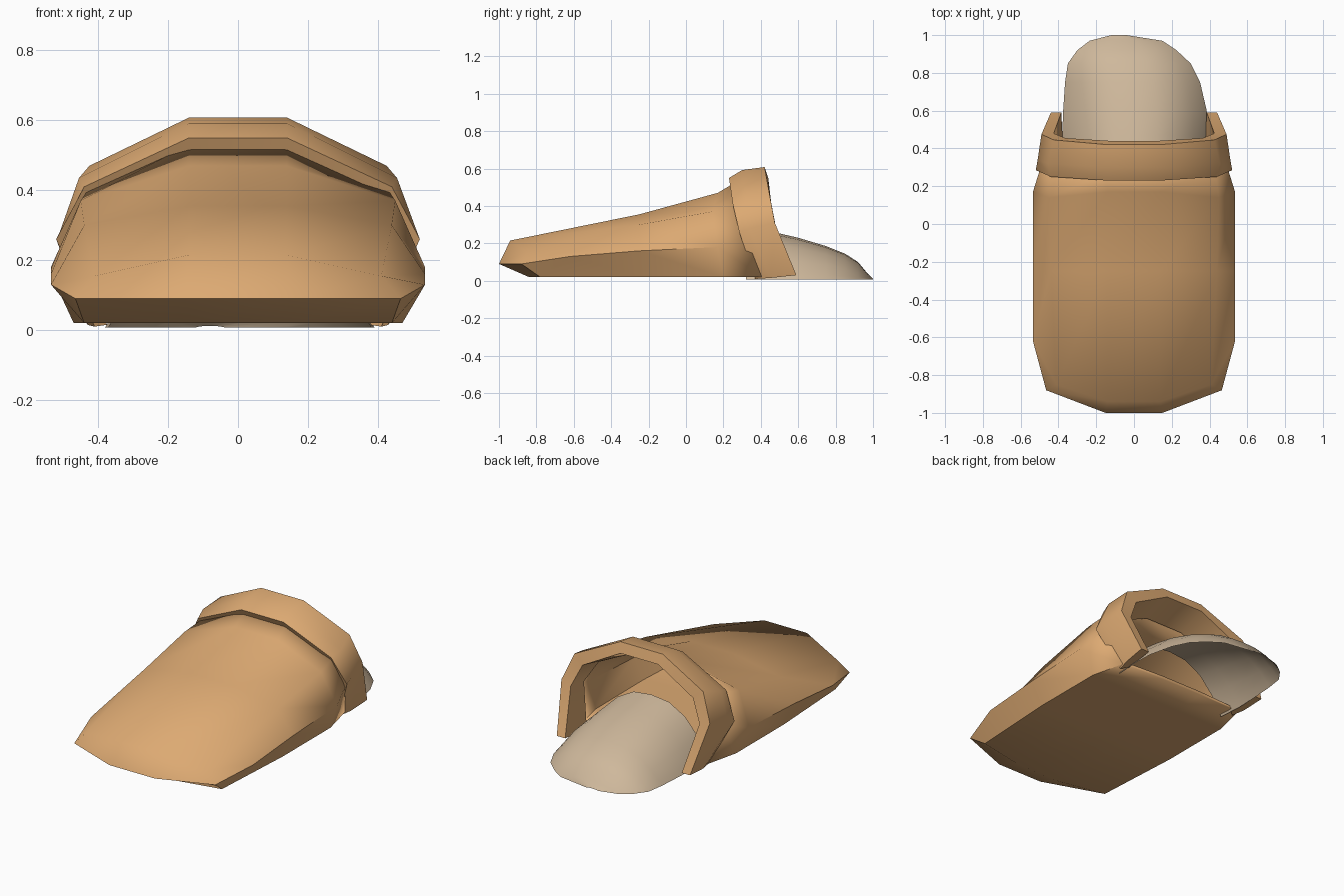
import bpy, bmesh, math

if "Cube" in bpy.data.objects:
    bpy.data.objects.remove(bpy.data.objects["Cube"])


def material(name, rgb):
    m = bpy.data.materials.new(name)
    m.diffuse_color = (*rgb, 1)
    m.use_nodes = True
    m.node_tree.nodes["Principled BSDF"].inputs["Base Color"].default_value = m.diffuse_color
    return m


def mirrored(half):
    # half section on +x, continued onto -x
    return half + [(-x, y, z) for x, y, z in reversed(half)]


def loft(name, rows, mat, closed=True, caps=False, thickness=0, angle=50):
    bm = bmesh.new()
    grid = [[bm.verts.new(p) for p in row] for row in rows]
    n = len(rows[0])
    for a, b in zip(grid, grid[1:]):
        for i in range(n if closed else n - 1):
            j = (i + 1) % n
            bm.faces.new((a[i], a[j], b[j], b[i]))
    if caps:
        bm.faces.new(grid[0])
        bm.faces.new(grid[-1])
    bmesh.ops.remove_doubles(bm, verts=bm.verts[:], dist=0.001)
    bmesh.ops.dissolve_degenerate(bm, edges=bm.edges[:], dist=0.0005)
    bmesh.ops.recalc_face_normals(bm, faces=bm.faces[:])
    mesh = bpy.data.meshes.new(name)
    bm.to_mesh(mesh)
    bm.free()
    mesh.materials.append(mat)
    ob = bpy.data.objects.new(name, mesh)
    bpy.context.collection.objects.link(ob)
    bpy.ops.object.select_all(action='DESELECT')
    ob.select_set(True)
    bpy.context.view_layer.objects.active = ob
    bpy.ops.object.shade_smooth_by_angle(angle=math.radians(angle))
    if thickness:
        s = ob.modifiers.new("Shell", 'SOLIDIFY')
        s.thickness = thickness
        s.offset = -1
    return ob


orange = material("orange_fabric", (0.72, 0.40, 0.17))
tan = material("tan_lining", (0.62, 0.48, 0.33))

# Bag body: half sections (top, shoulder, side, bottom corner, bottom) from toe to opening
body = [
    [(.15, -1, .09), (.465, -.88, .09), (.465, -.88, .09), (.465, -.88, .09), (.15, -1, .09)],
    [(.14, -.94, .215), (.41, -.85, .155), (.535, -.62, .13), (.44, -.78, .02), (.14, -.84, .02)],
    [(.14, -.25, .355), (.44, -.25, .30), (.535, -.25, .16), (.47, -.25, .02), (.14, -.25, .02)],
    [(.14, .17, .47), (.45, .14, .37), (.535, .17, .18), (.47, .20, .02), (.14, .20, .02)],
    [(.14, .27, .53), (.43, .29, .40), (.485, .33, .24), (.42, .41, .02), (.14, .42, .02)],
]
loft("bag_body", [mirrored(h) for h in body], orange, thickness=0.02)

# Hood band: cross-sections (front outer, crown, back outer, back inner, front inner)
hood = [
    [(.41, .37, .01), (.43, .45, .015), (.44, .59, .03), (.385, .59, .03), (.375, .40, .015)],
    [(.52, .285, .26), (.51, .34, .28), (.49, .475, .31), (.425, .48, .29), (.45, .32, .25)],
    [(.44, .25, .41), (.455, .32, .435), (.425, .445, .47), (.365, .455, .42), (.38, .28, .37)],
    [(.14, .23, .55), (.14, .30, .592), (.14, .42, .608), (.125, .44, .55), (.125, .26, .49)],
]
other = [[(-x, y, z) for x, y, z in s] for s in reversed(hood)]
loft("hood_band", hood + other, orange, caps=True, angle=45)

# Lining tongue: arched sheet sloping out of the opening (y, left x, right x, height)
tongue = [(.32, -.37, .38, .29), (.47, -.38, .39, .26), (.60, -.375, .385, .23),
          (.75, -.365, .35, .185), (.85, -.35, .30, .145), (.92, -.30, .225, .10),
          (.97, -.235, .15, .04), (1.0, -.12, -.04, .012)]
rows = []
for y, xl, xr, h in tongue:
    row = []
    for i in range(11):
        t = -math.cos(math.pi * i / 10)
        x = (xl + xr) / 2 + t * (xr - xl) / 2
        z = .008 + (h - .008) * (1 - abs(t) ** 2.6)
        row.append((x, y, z))
    rows.append(row)
bm_tongue = loft("lining_tongue", rows, tan, closed=False, angle=60)
# make the outside of the sheet face upward
if sum(p.normal.z for p in bm_tongue.data.polygons) < 0:
    bm_tongue.data.flip_normals()
